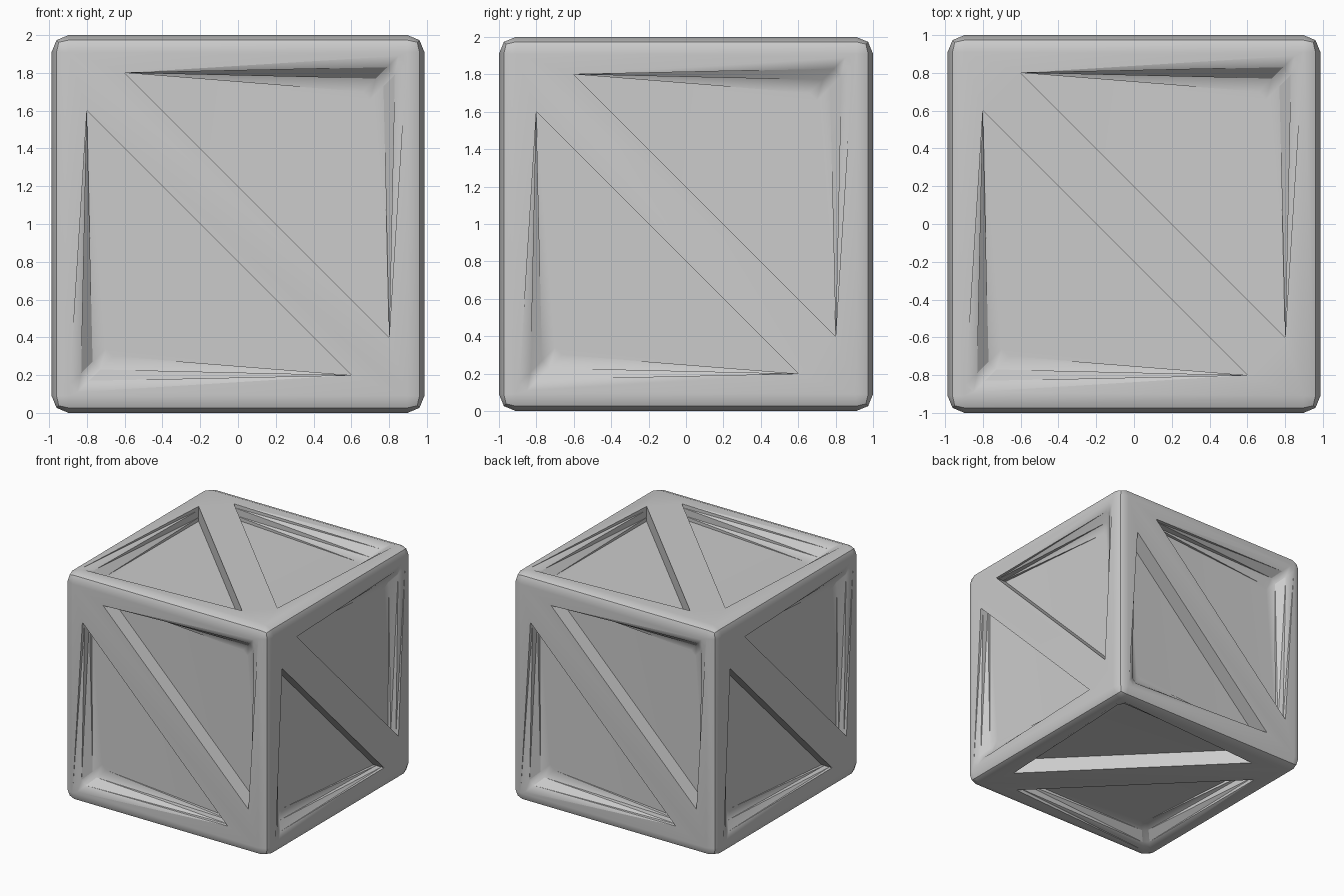
import bpy, bmesh, math
from mathutils import Vector

if "Cube" in bpy.data.objects:
    bpy.data.objects.remove(bpy.data.objects["Cube"])

HALF = Vector((0.987, 1.0, 1.0))
CENTRE = Vector((0, 0, 1))


def make_object(name, bm):
    bmesh.ops.recalc_face_normals(bm, faces=bm.faces[:])
    me = bpy.data.meshes.new(name)
    bm.to_mesh(me)
    bm.free()
    ob = bpy.data.objects.new(name, me)
    bpy.context.collection.objects.link(ob)
    return ob


# crate body with rounded outer edges
bm = bmesh.new()
bmesh.ops.create_cube(bm, size=2)
for v in bm.verts:
    v.co = Vector(a * b for a, b in zip(v.co, HALF)) + CENTRE
bmesh.ops.bevel(bm, geom=bm.edges[:], offset=0.09, segments=2, profile=0.5,
                affect='EDGES')
crate = make_object("crate", bm)

# triangular recess: (corner position, share of depth) from rim to floor,
# every level runs to the same two sharp tips
LEVELS = [(0.89, -1.0), (0.89, 0.0), (0.83, 0.25), (0.77, 0.75), (0.70, 1.0)]


def recess(bm, u, v, s, depth):
    n = u.cross(v)
    face = CENTRE + n * abs(n.dot(HALF))
    rings = []
    for c, d in LEVELS:
        pts = [(-0.6, 0.8), (c - 0.04, c), (c, c - 0.04), (0.8, -0.6)]
        rings.append([bm.verts.new(face + u * (a * s) + v * (b * s)
                                   - n * d * depth) for a, b in pts])
    for r, q in zip(rings, rings[1:]):
        for i in range(4):
            j = (i + 1) % 4
            if i == 3:
                bm.faces.new((r[i], r[j], q[j], q[i]))
            else:
                bm.faces.new((r[i], r[j], q[j]))
                bm.faces.new((r[i], q[j], q[i]))
    bm.faces.new(rings[0])
    bm.faces.new(rings[-1])


# two recesses per side leave a diagonal brace
X, Y, Z = Vector((1, 0, 0)), Vector((0, 1, 0)), Vector((0, 0, 1))
bm = bmesh.new()
for u, v, depth in [(X, Z, 0.13), (Y, Z, 0.1), (-X, Z, 0.13), (-Y, Z, 0.1),
                    (X, Y, 0.13), (Y, X, 0.13)]:
    for s in (1, -1):
        recess(bm, u, v, s, depth)
cutter = make_object("recess_cutter", bm)
cutter.hide_render = True

mod = crate.modifiers.new("recesses", 'BOOLEAN')
mod.operation = 'DIFFERENCE'
mod.solver = 'EXACT'
mod.object = cutter
bpy.context.view_layer.objects.active = crate
crate.select_set(True)
bpy.ops.object.modifier_apply(modifier=mod.name)
bpy.data.objects.remove(cutter, do_unlink=True)
bpy.ops.object.shade_smooth_by_angle(angle=math.radians(30))

# keep the large flats evenly shaded
wn = crate.modifiers.new("even_shading", 'WEIGHTED_NORMAL')
wn.keep_sharp = True
